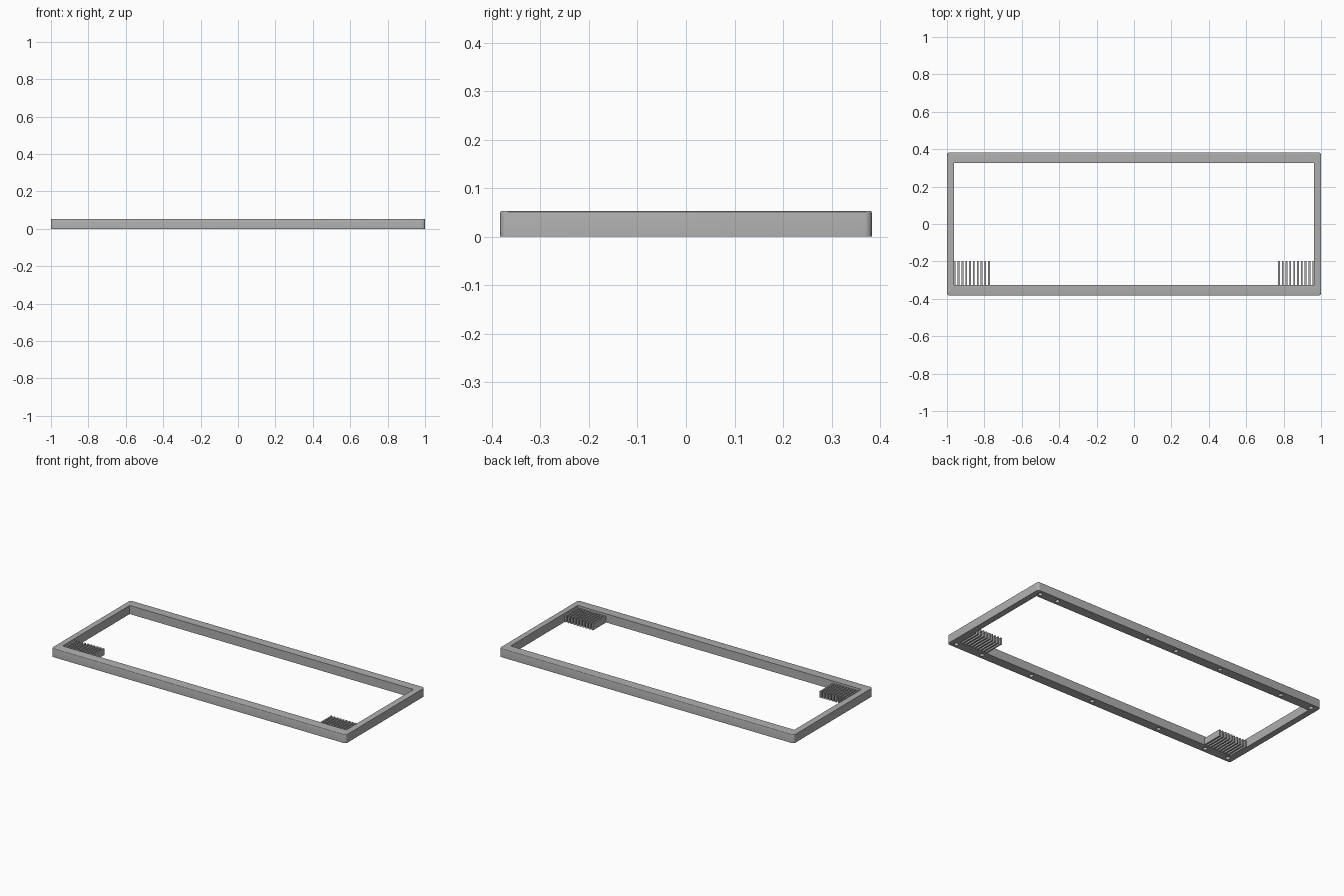
import bpy, bmesh
from mathutils import Matrix

if "Cube" in bpy.data.objects:
    bpy.data.objects.remove(bpy.data.objects["Cube"])

HX, HY, H = 1.0, 0.383, 0.053     # outer half sizes and height
IX, IY = 0.963, 0.325             # opening half sizes

gray = bpy.data.materials.new("plain gray")
gray.diffuse_color = (0.43, 0.43, 0.43, 1)
gray.use_nodes = True
gray.node_tree.nodes["Principled BSDF"].inputs["Base Color"].default_value = gray.diffuse_color


def make_object(name, bm):
    mesh = bpy.data.meshes.new(name)
    bm.to_mesh(mesh)
    bm.free()
    mesh.materials.append(gray)
    obj = bpy.data.objects.new(name, mesh)
    bpy.context.collection.objects.link(obj)
    return obj


def add_box(bm, x0, x1, y0, y1, z0, z1):
    mat = Matrix.Translation(((x0 + x1) / 2, (y0 + y1) / 2, (z0 + z1) / 2))
    mat = mat @ Matrix.Diagonal((x1 - x0, y1 - y0, z1 - z0, 1))
    return bmesh.ops.create_cube(bm, size=1, matrix=mat)["verts"]


def cut(target, cutter):
    mod = target.modifiers.new("cut " + cutter.name, 'BOOLEAN')
    mod.object = cutter
    mod.operation = 'DIFFERENCE'
    mod.solver = 'EXACT'
    cutter.hide_render = True
    cutter.hide_viewport = True


# Frame slab: rounded vertical corners, then a softened top rim
bm = bmesh.new()
add_box(bm, -HX, HX, -HY, HY, 0, H)
corners = [e for e in bm.edges if abs(e.verts[0].co.z - e.verts[1].co.z) > 0.01]
bmesh.ops.bevel(bm, geom=corners, offset=0.015, segments=6, profile=0.5, affect='EDGES')
rim = [e for e in bm.edges if all(v.co.z > H - 0.001 for v in e.verts)]
bmesh.ops.bevel(bm, geom=rim, offset=0.004, segments=3, profile=0.5, affect='EDGES')
frame = make_object("frame", bm)

# Rectangular opening
bm = bmesh.new()
add_box(bm, -IX, IX, -IY, IY, -0.1, 0.2)
cut(frame, make_object("opening_cutter", bm))

# Blind screw holes in the underside of the long bars
holes = [(0.354, (0.96, 0.84, 0.20, 0.0, -0.31, -0.74, -0.955)),
         (-0.354, (0.96, 0.78, 0.43, 0.0, -0.47, -0.80, -0.96))]
bm = bmesh.new()
for y, xs in holes:
    for x in xs:
        bmesh.ops.create_cone(bm, cap_ends=True, segments=20, radius1=0.013, radius2=0.013,
                              depth=0.08, matrix=Matrix.Translation((x, y, 0.0)))
cut(frame, make_object("screw_hole_cutter", bm))

# Smooth the rounded corners, keep hard edges sharp
bpy.context.view_layer.objects.active = frame
frame.select_set(True)
bpy.ops.object.shade_smooth_by_angle()

# Comb of thin fins in each front corner
for side, label in ((-1, "left"), (1, "right")):
    bm = bmesh.new()
    for i in range(10):
        a = 0.770 + i * 0.0204
        x0, x1 = sorted((side * a, side * (a + 0.0095)))
        add_box(bm, x0, x1, -IY - 0.002, -0.197, 0, 0.040)
    make_object(label + "_fins", bm)
